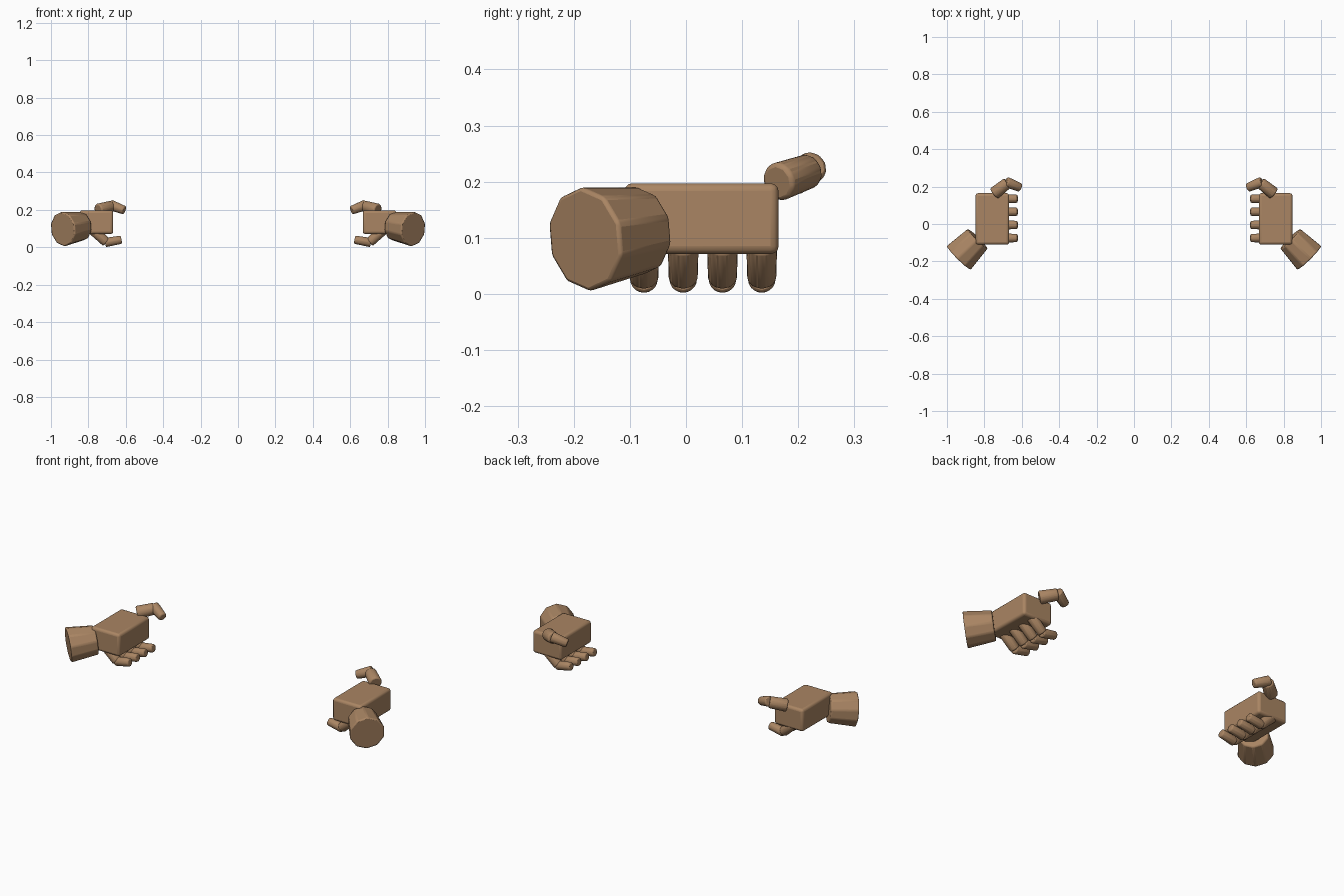
import bpy, bmesh, math
from mathutils import Vector, Matrix

if "Cube" in bpy.data.objects:
    bpy.data.objects.remove(bpy.data.objects["Cube"])

skin = bpy.data.materials.new("skin")
skin.diffuse_color = (0.40, 0.235, 0.125, 1)
skin.use_nodes = True
skin.node_tree.nodes["Principled BSDF"].inputs["Base Color"].default_value = skin.diffuse_color


def finish(name, bm, bevel, segments=2):
    me = bpy.data.meshes.new(name)
    bmesh.ops.recalc_face_normals(bm, faces=bm.faces)
    bm.to_mesh(me)
    bm.free()
    me.materials.append(skin)
    ob = bpy.data.objects.new(name, me)
    bpy.context.collection.objects.link(ob)
    mod = ob.modifiers.new("bevel", 'BEVEL')
    mod.width = bevel
    mod.segments = segments
    mod.limit_method = 'ANGLE'
    mod.angle_limit = math.radians(30)
    bpy.ops.object.select_all(action='DESELECT')
    bpy.context.view_layer.objects.active = ob
    ob.select_set(True)
    bpy.ops.object.shade_smooth_by_angle(angle=math.radians(30))


def limb(name, side, a, b, r1, r2, bevel):
    """Ten-sided tapered segment from a to b, mirrored in x by side."""
    a = Vector((a[0] * side, a[1], a[2]))
    b = Vector((b[0] * side, b[1], b[2]))
    d = b - a
    rot = d.to_track_quat('Z', 'Y').to_matrix().to_4x4()
    bm = bmesh.new()
    bmesh.ops.create_cone(bm, cap_ends=True, segments=10, radius1=r1, radius2=r2,
                          depth=d.length, matrix=Matrix.Translation((a + b) / 2) @ rot)
    finish(name, bm, bevel)


for side, tag in ((1, "right"), (-1, "left")):
    # palm block
    bm = bmesh.new()
    bmesh.ops.create_cube(bm, size=1)
    bmesh.ops.scale(bm, vec=(0.18, 0.275, 0.126), verts=bm.verts)
    bmesh.ops.translate(bm, vec=(0.757 * side, 0.0275, 0.134), verts=bm.verts)
    finish("palm_" + tag, bm, 0.014, 3)

    # flared wrist
    limb("wrist_" + tag, side, (0.937, -0.181, 0.097), (0.836, -0.079, 0.113),
         0.094, 0.078, 0.007)

    # four curled fingers
    for i in range(4):
        y = -0.075 + 0.07 * i
        limb(f"finger_base_{tag}_{i+1}", side, (0.775, y, 0.092), (0.703, y, 0.026),
             0.029, 0.027, 0.007)
        limb(f"finger_tip_{tag}_{i+1}", side, (0.711, y, 0.025), (0.623, y, 0.041),
             0.026, 0.023, 0.007)

    # thumb
    limb("thumb_base_" + tag, side, (0.748, 0.163, 0.199), (0.676, 0.220, 0.219),
         0.036, 0.032, 0.008)
    limb("thumb_tip_" + tag, side, (0.684, 0.225, 0.227), (0.607, 0.194, 0.198),
         0.030, 0.024, 0.007)
